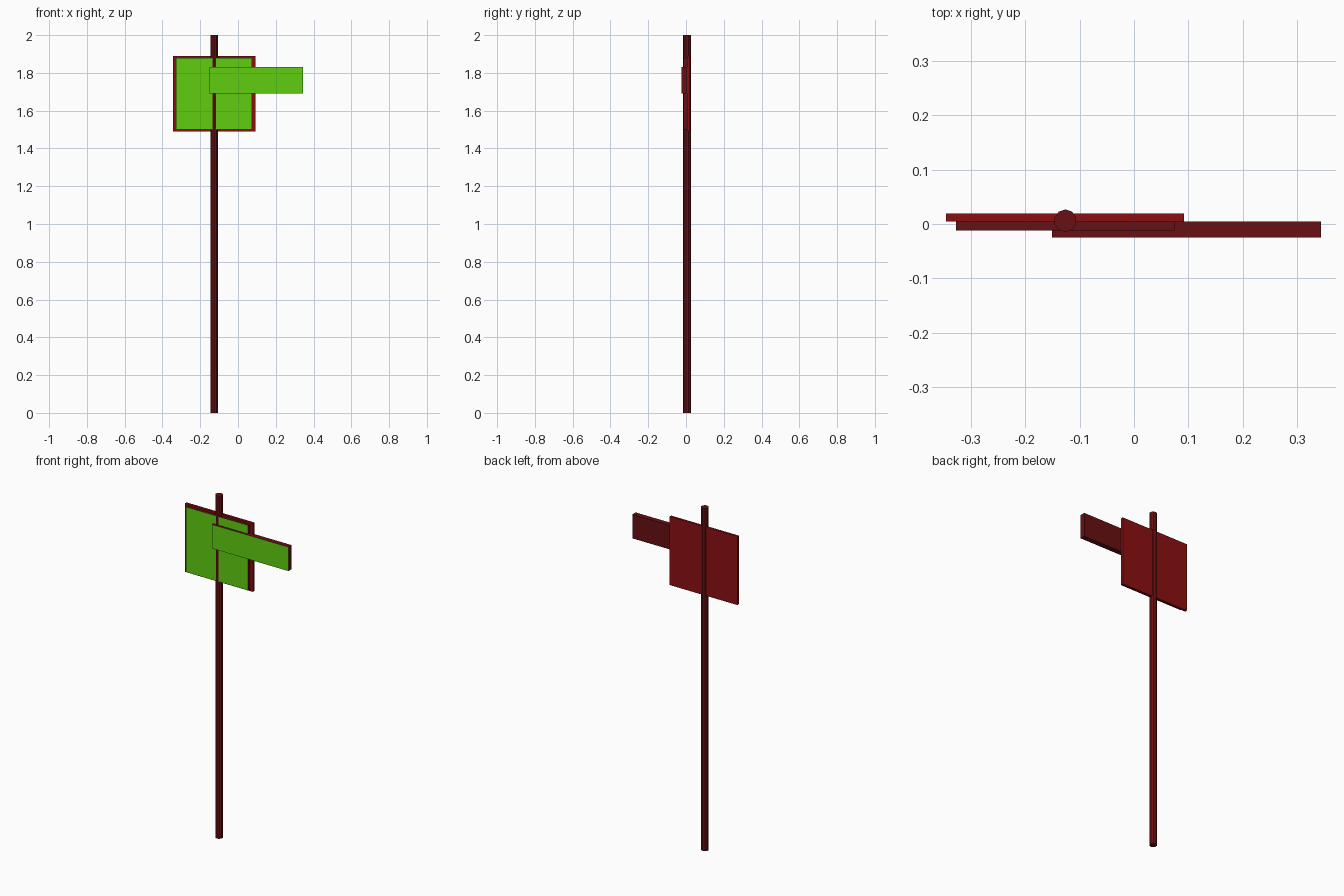
import bpy
from mathutils import Vector

cube = bpy.data.objects.get("Cube")
if cube:
    bpy.data.objects.remove(cube, do_unlink=True)


def material(name, colour):
    mat = bpy.data.materials.new(name)
    mat.use_nodes = True
    mat.diffuse_color = (*colour, 1)
    mat.node_tree.nodes["Principled BSDF"].inputs["Base Color"].default_value = (*colour, 1)
    return mat


dark_red = material("dark red", (0.14, 0.005, 0.006))
red = material("red", (0.26, 0.005, 0.006))
green = material("green", (0.115, 0.61, 0.005))


def slab(name, low, high, body, front=None):
    """Box between two corners, with an optional colour on its front face."""
    low, high = Vector(low), Vector(high)
    bpy.ops.mesh.primitive_cube_add(size=1, location=(low + high) / 2)
    obj = bpy.context.object
    obj.name = name
    obj.scale = high - low
    bpy.ops.object.transform_apply(location=False, rotation=False, scale=True)
    obj.data.materials.append(body)
    if front:
        obj.data.materials.append(front)
        for face in obj.data.polygons:
            face.material_index = int(face.normal.y < -0.9)
    return obj


# Ten-sided post
bpy.ops.mesh.primitive_cylinder_add(vertices=10, radius=0.0207, depth=2,
                                    location=(-0.126, 0.006, 1))
post = bpy.context.object
post.name = "post"
post.data.materials.append(dark_red)

# Backing panel, green-faced board and the arm sign in front
slab("backing_panel", (-0.345, 0.005, 1.49), (0.092, 0.019, 1.89), red)
slab("board", (-0.327, -0.012, 1.50), (0.074, 0.006, 1.88), dark_red, green)
slab("arm_sign", (-0.151, -0.025, 1.69), (0.343, 0.005, 1.83), dark_red, green)
